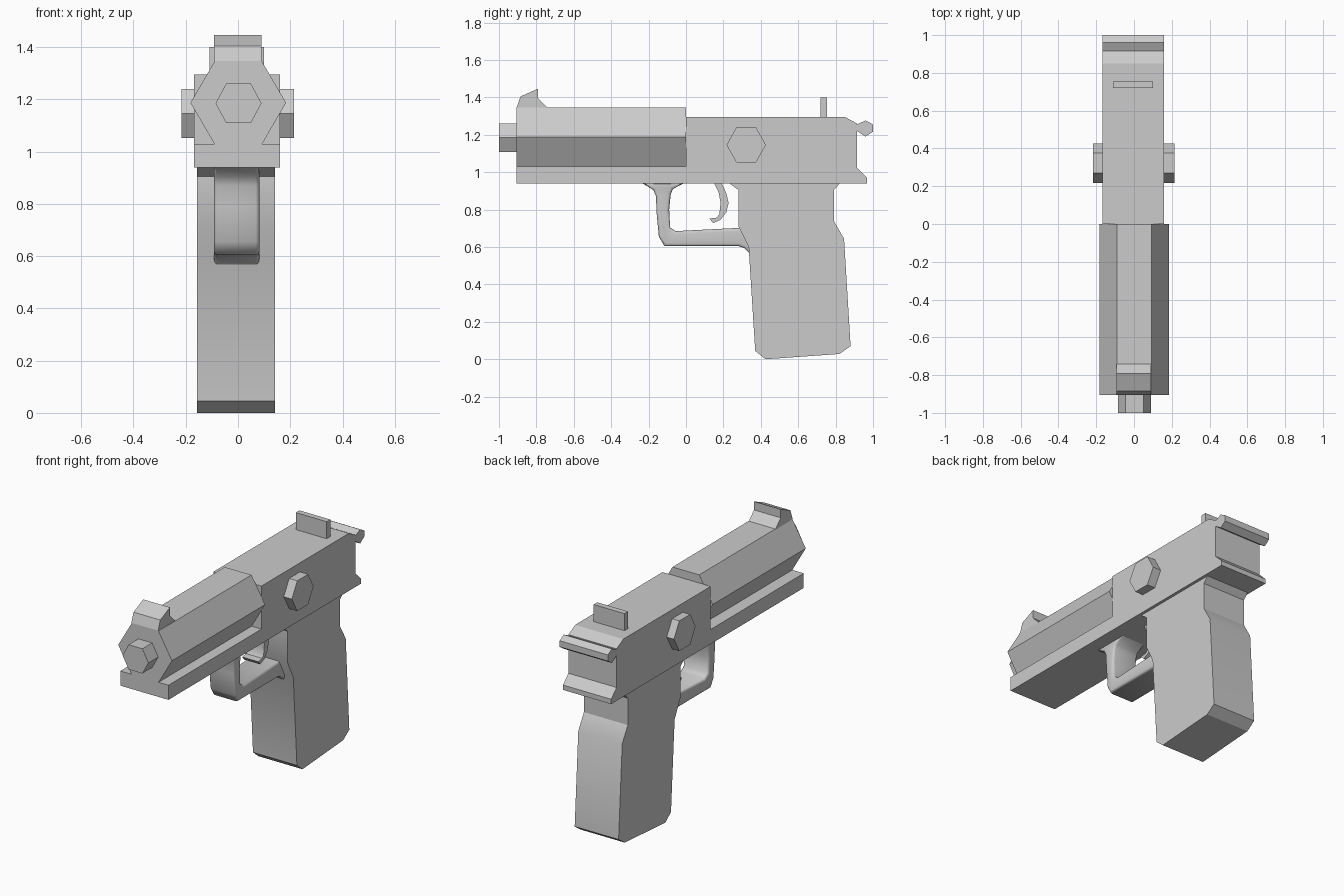
import bpy, bmesh, math


def extrude(name, points, axis, lo, hi, bevel=0.0, smooth=None):
    """Solid from a closed outline: axis 'x' takes (y, z) points, axis 'y' takes (x, z)."""
    def place(p, d):
        return (d, p[0], p[1]) if axis == 'x' else (p[0], d, p[1])
    bm = bmesh.new()
    a = [bm.verts.new(place(p, lo)) for p in points]
    b = [bm.verts.new(place(p, hi)) for p in points]
    caps = [bm.faces.new(a), bm.faces.new(b)]
    n = len(points)
    for i in range(n):
        j = (i + 1) % n
        bm.faces.new((a[i], a[j], b[j], b[i]))
    bmesh.ops.recalc_face_normals(bm, faces=bm.faces)
    if bevel:
        rim = list({e for f in caps for e in f.edges})
        bmesh.ops.bevel(bm, geom=rim, offset=bevel, segments=3, profile=0.5, affect='EDGES')
    mesh = bpy.data.meshes.new(name)
    bm.to_mesh(mesh)
    bm.free()
    obj = bpy.data.objects.new(name, mesh)
    bpy.context.collection.objects.link(obj)
    if smooth:
        bpy.ops.object.select_all(action='DESELECT')
        obj.select_set(True)
        bpy.context.view_layer.objects.active = obj
        bpy.ops.object.shade_smooth_by_angle(angle=math.radians(smooth))
    return obj


def hexagon(cx, cz, half_w, half_h, flat):
    """Six-sided outline with points left and right; flat is half the top edge."""
    return [(cx - half_w, cz), (cx - flat, cz + half_h), (cx + flat, cz + half_h),
            (cx + half_w, cz), (cx + flat, cz - half_h), (cx - flat, cz - half_h)]


# Frame: low rail in front, tall block behind
extrude("frame", [(-0.905, 0.94), (-0.905, 1.03), (0, 1.03), (0, 1.295), (0.85, 1.295),
                  (0.915, 1.26), (0.915, 1.022), (0.968, 0.97), (0.968, 0.94)],
        'x', -0.168, 0.16)

# Hexagonal barrel housing and muzzle
extrude("barrel_housing", hexagon(0.001, 1.187, 0.183, 0.158, 0.091), 'y', -0.905, 0.0)
extrude("muzzle", hexagon(0.002, 1.185, 0.088, 0.076, 0.047), 'y', -1.0, -0.9)

# Sights
extrude("front_sight", [(-0.905, 1.34), (-0.905, 1.347), (-0.885, 1.405), (-0.79, 1.447),
                        (-0.79, 1.395), (-0.74, 1.345), (-0.74, 1.34)], 'x', -0.092, 0.09)
extrude("rear_sight", [(0.72, 1.29), (0.72, 1.4), (0.755, 1.4), (0.755, 1.29)],
        'x', -0.11, 0.1)

# Rear bar
extrude("rear_bar", [(0.905, 1.255), (0.915, 1.255), (0.96, 1.277), (1.0, 1.255),
                     (1.0, 1.217), (0.96, 1.19), (0.915, 1.22), (0.905, 1.22)],
        'x', -0.168, 0.16)

# Hexagonal knobs on both sides
for side, lo, hi in (("left", -0.217, -0.16), ("right", 0.15, 0.215)):
    extrude(side + "_knob", hexagon(0.322, 1.146, 0.105, 0.093, 0.053), 'x', lo, hi)

# Grip
extrude("grip", [(0.23, 0.942), (0.28, 0.905), (0.28, 0.71), (0.335, 0.6), (0.37, 0.045),
                 (0.425, 0.0), (0.82, 0.028), (0.88, 0.07), (0.845, 0.645), (0.79, 0.74),
                 (0.79, 0.905), (0.825, 0.942)], 'x', -0.157, 0.142, smooth=30)

# Trigger guard, rounded and flared at both ends
extrude("trigger_guard", [(-0.235, 0.942), (-0.175, 0.905), (-0.16, 0.87), (-0.158, 0.79),
                          (-0.145, 0.655), (-0.115, 0.605), (0.28, 0.605), (0.31, 0.595),
                          (0.345, 0.56), (0.36, 0.70), (0.28, 0.702), (-0.055, 0.685),
                          (-0.085, 0.705), (-0.09, 0.80), (-0.082, 0.88), (-0.07, 0.91),
                          (-0.01, 0.942)],
        'x', -0.092, 0.082, bevel=0.015, smooth=60)

# Curved trigger
extrude("trigger", [(0.15, 0.942), (0.175, 0.89), (0.185, 0.835), (0.178, 0.775),
                    (0.165, 0.757), (0.125, 0.752), (0.145, 0.728), (0.185, 0.745),
                    (0.215, 0.785), (0.228, 0.835), (0.215, 0.89), (0.19, 0.942)],
        'x', -0.06, 0.05, smooth=40)
